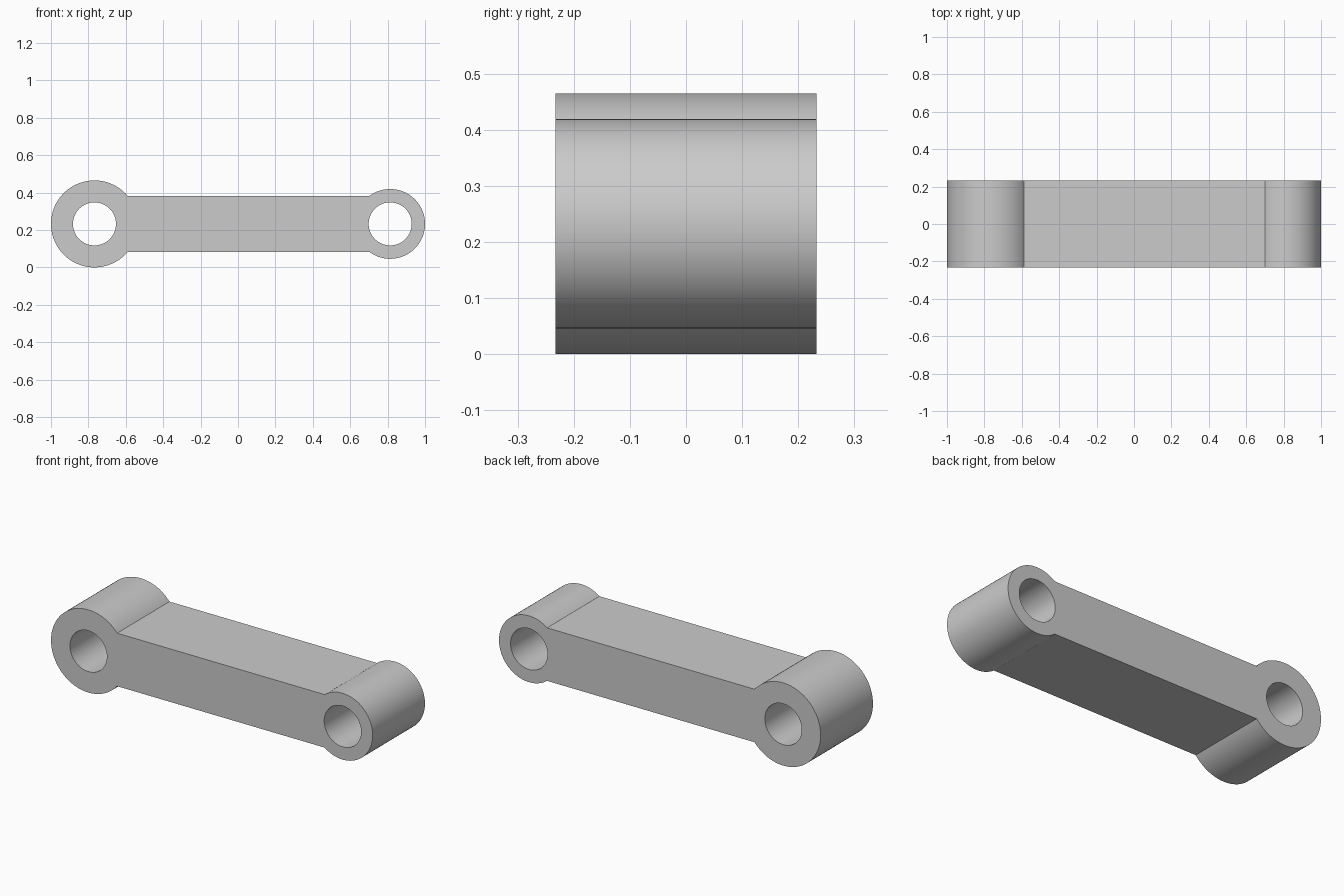
import bpy, bmesh, math

cube = bpy.data.objects.get("Cube")
if cube:
    bpy.data.objects.remove(cube, do_unlink=True)

AXIS_Z = 0.2325      # height of both bores
DEPTH = 0.465        # thickness front to back
BAR_HALF = 0.149     # half height of the bar
BORE = 0.115         # bore radius
BIG_X, BIG_R = -0.7675, 0.2325
SMALL_X, SMALL_R = 0.8135, 0.1865


def arc(cx, radius, start, end, steps):
    """Points along an arc in the XZ plane, both ends included."""
    angles = [start + (end - start) * i / steps for i in range(steps + 1)]
    return [(cx + radius * math.cos(a), AXIS_Z + radius * math.sin(a)) for a in angles]


def add_loop(bm, points):
    verts = [bm.verts.new((x, -DEPTH / 2, z)) for x, z in points]
    return [bm.edges.new((v, verts[i - 1])) for i, v in enumerate(verts)]


# Outline: two bosses joined by the straight bar
big_angle = math.asin(BAR_HALF / BIG_R)
small_angle = math.pi - math.asin(BAR_HALF / SMALL_R)
outline = arc(BIG_X, BIG_R, big_angle, 2 * math.pi - big_angle, 72)
outline += arc(SMALL_X, SMALL_R, -small_angle, small_angle, 72)

bm = bmesh.new()
edges = add_loop(bm, outline)
for x in (BIG_X, SMALL_X):
    edges += add_loop(bm, arc(x, BORE, 0, 2 * math.pi, 64)[:-1])

# Fill the front face around the bores and extrude it to the back
bmesh.ops.triangle_fill(bm, use_beauty=True, use_dissolve=False, edges=edges)
result = bmesh.ops.extrude_face_region(bm, geom=bm.faces[:], use_keep_orig=True)
moved = [g for g in result["geom"] if isinstance(g, bmesh.types.BMVert)]
bmesh.ops.translate(bm, verts=moved, vec=(0, DEPTH, 0))
bmesh.ops.recalc_face_normals(bm, faces=bm.faces[:])

mesh = bpy.data.meshes.new("link_arm")
bm.to_mesh(mesh)
bm.free()
link = bpy.data.objects.new("link_arm", mesh)
bpy.context.collection.objects.link(link)

# Plain grey metal
grey = bpy.data.materials.new("plain_grey")
grey.use_nodes = True
colour = (0.6, 0.6, 0.6, 1)
grey.diffuse_color = colour
for node in grey.node_tree.nodes:
    if node.type == "BSDF_PRINCIPLED":
        node.inputs["Base Color"].default_value = colour
mesh.materials.append(grey)

# Smooth round walls, sharp rims
bpy.ops.object.select_all(action="DESELECT")
link.select_set(True)
bpy.context.view_layer.objects.active = link
bpy.ops.object.shade_smooth_by_angle(angle=math.radians(30))
